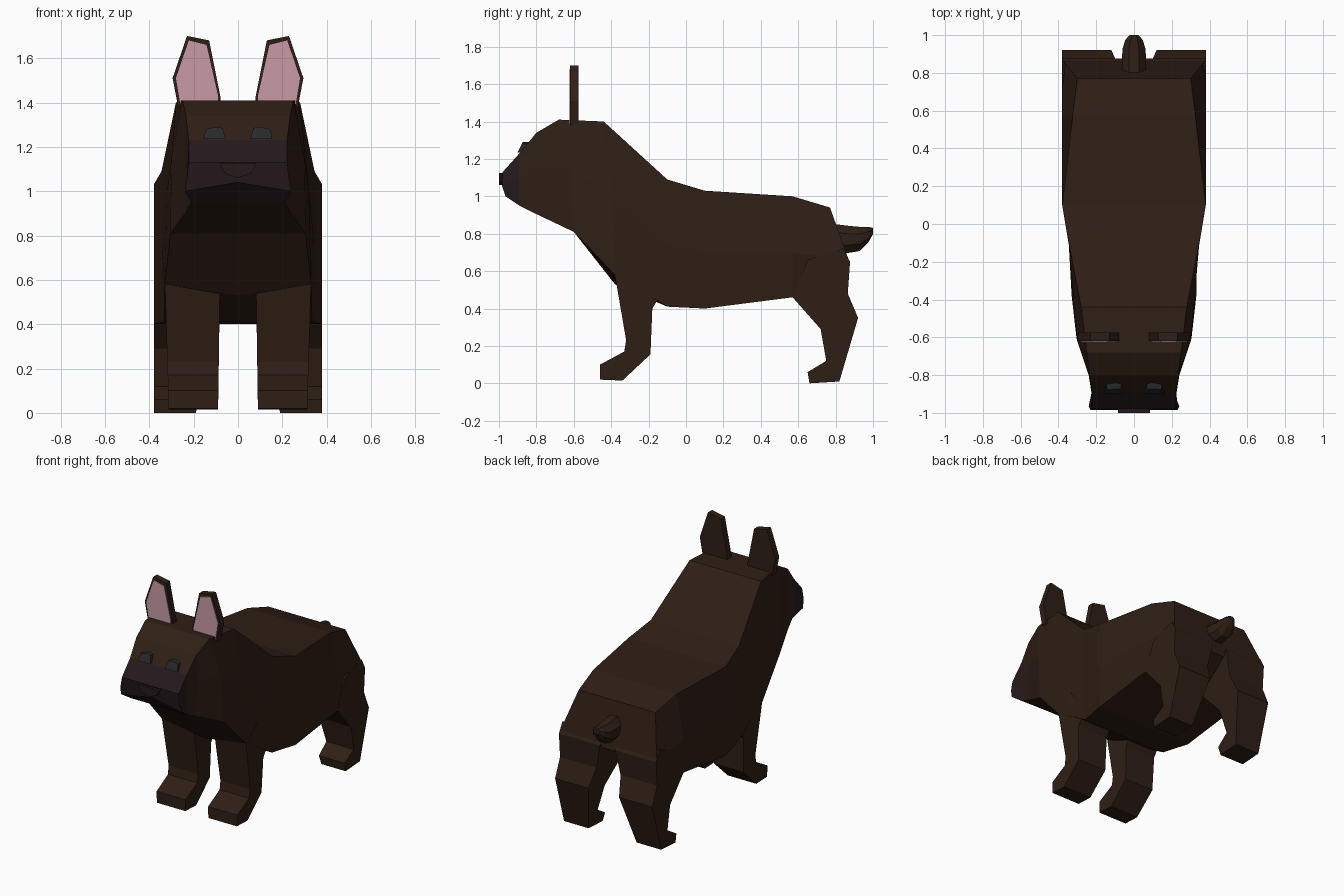
import bpy, bmesh, math

if "Cube" in bpy.data.objects:
    bpy.data.objects.remove(bpy.data.objects["Cube"])


def material(name, rgb):
    m = bpy.data.materials.new(name)
    m.diffuse_color = (*rgb, 1)
    m.use_nodes = True
    m.node_tree.nodes["Principled BSDF"].inputs["Base Color"].default_value = m.diffuse_color
    return m


FUR = material("brown fur", (0.028, 0.0135, 0.0075))
MASK = material("dark mask", (0.018, 0.010, 0.012))
PINK = material("pink skin", (0.58, 0.33, 0.39))
EYE = material("dark glass", (0.02, 0.021, 0.022))


def loft(name, rings, mat, mirror=False):
    """Skin a row of equal point rings and cap both ends."""
    bm = bmesh.new()
    rows = [[bm.verts.new(p) for p in ring] for ring in rings]
    n = len(rows[0])
    for a, b in zip(rows, rows[1:]):
        for i in range(n):
            j = (i + 1) % n
            bm.faces.new((a[i], a[j], b[j], b[i]))
    bm.faces.new(rows[0])
    bm.faces.new(rows[-1])
    bmesh.ops.recalc_face_normals(bm, faces=bm.faces)
    me = bpy.data.meshes.new(name)
    bm.to_mesh(me)
    bm.free()
    me.materials.append(mat)
    ob = bpy.data.objects.new(name, me)
    bpy.context.collection.objects.link(ob)
    if mirror:
        ob.modifiers.new("Mirror", "MIRROR").use_mirror_merge = False
    return ob


def plate(name, outline, y0, y1, mat, lean=0.0, mirror=True):
    """Extrude an x-z outline along y, leaning back with height."""
    z0 = min(z for x, z in outline)
    loft(name, [[(x, y + lean * (z - z0), z) for x, z in outline] for y in (y0, y1)], mat, mirror)


def leg(name, profile, inner, outer):
    """Extrude a y-z side profile between two x positions given by height."""
    loft(name, [[(f(z), y, z) for y, z in profile] for f in (inner, outer)], FUR, True)


def section(top, mid, low, lift=0.0):
    """Body ring from (y, z, half width) at three heights; lift moves the belly centre."""
    half = [(w, y, z) for y, z, w in (top, mid, low)]
    return half + [(0, low[0], low[1] + lift)] + [(-x, y, z) for x, y, z in reversed(half)]


# Head and torso, front to back
cheeks = section((-.89, 1.23, .222), (-.895, 1.10, .225), (-.89, .95, .21))
loft("head_and_torso", [
    cheeks,
    section((-.80, 1.34, .235), (-.80, 1.15, .24), (-.80, .905, .235)),
    section((-.68, 1.41, .25), (-.62, 1.15, .30), (-.60, .81, .305)),
    section((-.44, 1.40, .28), (-.40, 1.00, .32), (-.38, .58, .33), -.05),
    section((-.10, 1.09, .345), (-.11, .75, .345), (-.10, .41, .335)),
    section((.10, 1.03, .38), (.10, .70, .38), (.10, .40, .38)),
    section((.57, 1.00, .325), (.57, .70, .38), (.57, .46, .38)),
    section((.77, .94, .30), (.87, .66, .38), (.84, .62, .34)),
], FUR)

# Muzzle and nose
loft("muzzle", [section((-.98, 1.13, .222), (-.985, 1.06, .23), (-.965, 1.0, .24), .04), cheeks], MASK)
plate("nose", [(-.085, 1.125), (.085, 1.125), (.06, 1.08), (0, 1.06), (-.06, 1.08)],
      -1.0, -.95, MASK, mirror=False)

# Eyes and ears
plate("eye", [(.055, 1.235), (.07, 1.285), (.10, 1.29), (.145, 1.28), (.155, 1.235)],
      -.90, -.83, EYE, lean=.5)
plate("ear", [(.08, 1.38), (.08, 1.43), (.13, 1.68), (.23, 1.70), (.295, 1.51), (.27, 1.38)],
      -.62, -.575, FUR)
plate("inner_ear", [(.09, 1.39), (.09, 1.43), (.142, 1.66), (.222, 1.68), (.28, 1.51), (.26, 1.39)],
      -.624, -.60, PINK)

# Legs
leg("front_leg", [(-.38, .58), (-.32, .23), (-.33, .17), (-.46, .10), (-.46, .02), (-.34, .015),
                  (-.19, .155), (-.18, .40), (-.12, .50), (-.25, .68)],
    lambda z: .09 - .015 * z, lambda z: .312 + .03 * z)
leg("hind_leg", [(.57, .46), (.72, .29), (.75, .12), (.65, .06), (.66, 0), (.82, .01),
                 (.92, .35), (.865, .48), (.877, .65), (.84, .72), (.65, .66)],
    lambda z: .19 - .2 * z, lambda z: .38)

# Stub tail
tail = [(.78, .775, .07, .085), (.87, .77, .07, .078), (.93, .772, .065, .07),
        (.975, .795, .05, .045), (1.0, .815, .025, .018)]
loft("tail", [[(rx * math.cos(a), y, z + rz * math.sin(a))
               for a in [math.pi / 8 + k * math.pi / 4 for k in range(8)]]
              for y, z, rx, rz in tail], FUR)
